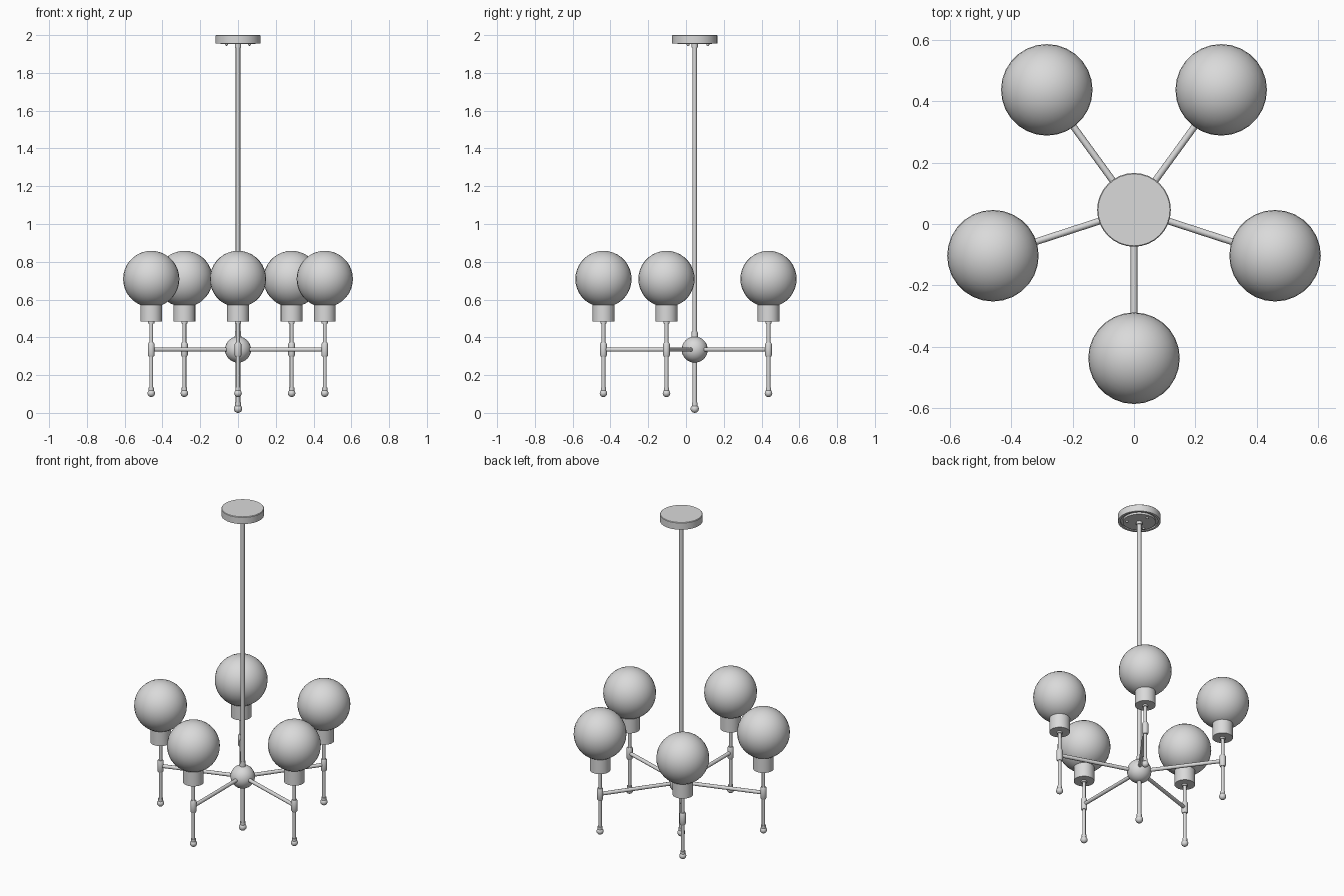
import bpy, bmesh, math
from mathutils import Vector, Matrix

if "Cube" in bpy.data.objects:
    bpy.data.objects.remove(bpy.data.objects["Cube"])

CY = 0.046          # y of the central rod
ARM = 0.483         # distance from rod to each lamp

metal = bpy.data.materials.new("plain_grey")
metal.diffuse_color = (0.7, 0.7, 0.7, 1)
metal.use_nodes = True
metal.node_tree.nodes["Principled BSDF"].inputs["Base Color"].default_value = metal.diffuse_color


def finish(name, bm):
    bmesh.ops.remove_doubles(bm, verts=bm.verts, dist=1e-5)
    bmesh.ops.recalc_face_normals(bm, faces=bm.faces)
    me = bpy.data.meshes.new(name)
    bm.to_mesh(me)
    bm.free()
    ob = bpy.data.objects.new(name, me)
    me.materials.append(metal)
    bpy.context.collection.objects.link(ob)
    bpy.ops.object.select_all(action='DESELECT')
    ob.select_set(True)
    bpy.context.view_layer.objects.active = ob
    bpy.ops.object.shade_smooth_by_angle(angle=math.radians(40))
    return ob


def lathe(name, profile, x=0, y=CY, seg=24):
    """Spin (radius, z) points around a vertical axis."""
    bm = bmesh.new()
    vs = [bm.verts.new((r, 0, z)) for r, z in profile]
    es = [bm.edges.new(p) for p in zip(vs, vs[1:])]
    bmesh.ops.spin(bm, geom=vs + es, cent=(0, 0, 0), axis=(0, 0, 1),
                   angle=2 * math.pi, steps=seg)
    bmesh.ops.translate(bm, verts=bm.verts, vec=(x, y, 0))
    return finish(name, bm)


def ball(name, r, loc, u=24, v=16):
    bm = bmesh.new()
    bmesh.ops.create_uvsphere(bm, u_segments=u, v_segments=v, radius=r,
                              matrix=Matrix.Translation(loc))
    return finish(name, bm)


def rod(name, a, b, r, seg=12):
    a, b = Vector(a), Vector(b)
    d = b - a
    m = Matrix.Translation((a + b) / 2) @ d.to_track_quat('Z', 'Y').to_matrix().to_4x4()
    bm = bmesh.new()
    bmesh.ops.create_cone(bm, cap_ends=True, segments=seg, radius1=r, radius2=r,
                          depth=d.length, matrix=m)
    return finish(name, bm)


# ceiling canopy with recessed underside and screws
lathe("ceiling_canopy", [(0, 2.0), (0.117, 2.0), (0.12, 1.997), (0.12, 1.956),
                         (0.106, 1.956), (0.106, 1.964), (0.092, 1.964),
                         (0.092, 1.952), (0, 1.952)], seg=32)
for i in range(3):
    a = math.radians(90 + 120 * i)
    ball("canopy_screw", 0.008, (0.07 * math.cos(a), CY + 0.07 * math.sin(a), 1.951), 10, 6)
lathe("canopy_collar", [(0, 1.955), (0.017, 1.955), (0.017, 1.935), (0, 1.935)], seg=16)

# central rod, hub and bottom finial
rod("central_rod", (0, CY, 0.03), (0, CY, 1.95), 0.012, 16)
ball("hub_ball", 0.069, (0, CY, 0.335))
lathe("hub_collar", [(0, 0.43), (0.016, 0.43), (0.018, 0.39), (0, 0.39)], seg=16)
ball("rod_finial", 0.022, (0, CY, 0.022), 16, 10)
lathe("rod_finial_neck", [(0, 0.055), (0.015, 0.055), (0.015, 0.036), (0, 0.036)], seg=16)

# five arms with lamps
for i in range(5):
    a = math.radians(-90 + 72 * i)
    x, y = ARM * math.cos(a), CY + ARM * math.sin(a)
    rod("arm", (0, CY, 0.335), (x, y, 0.335), 0.011)
    rod("lamp_stem", (x, y, 0.11), (x, y, 0.49), 0.010)
    lathe("stem_joint", [(0, 0.372), (0.014, 0.372), (0.018, 0.364), (0.018, 0.306),
                         (0.014, 0.298), (0, 0.298)], x, y, 16)
    ball("stem_finial", 0.020, (x, y, 0.104), 16, 10)
    lathe("stem_finial_neck", [(0, 0.134), (0.014, 0.134), (0.014, 0.118), (0, 0.118)], x, y, 16)
    lathe("stem_collar", [(0, 0.49), (0.016, 0.49), (0.016, 0.474), (0, 0.474)], x, y, 16)
    lathe("lamp_cup", [(0, 0.484), (0.058, 0.484), (0.058, 0.573), (0.05, 0.573),
                       (0.05, 0.54), (0, 0.54)], x, y)
    ball("globe_shade", 0.149, (x, y, 0.709), 28, 18)
